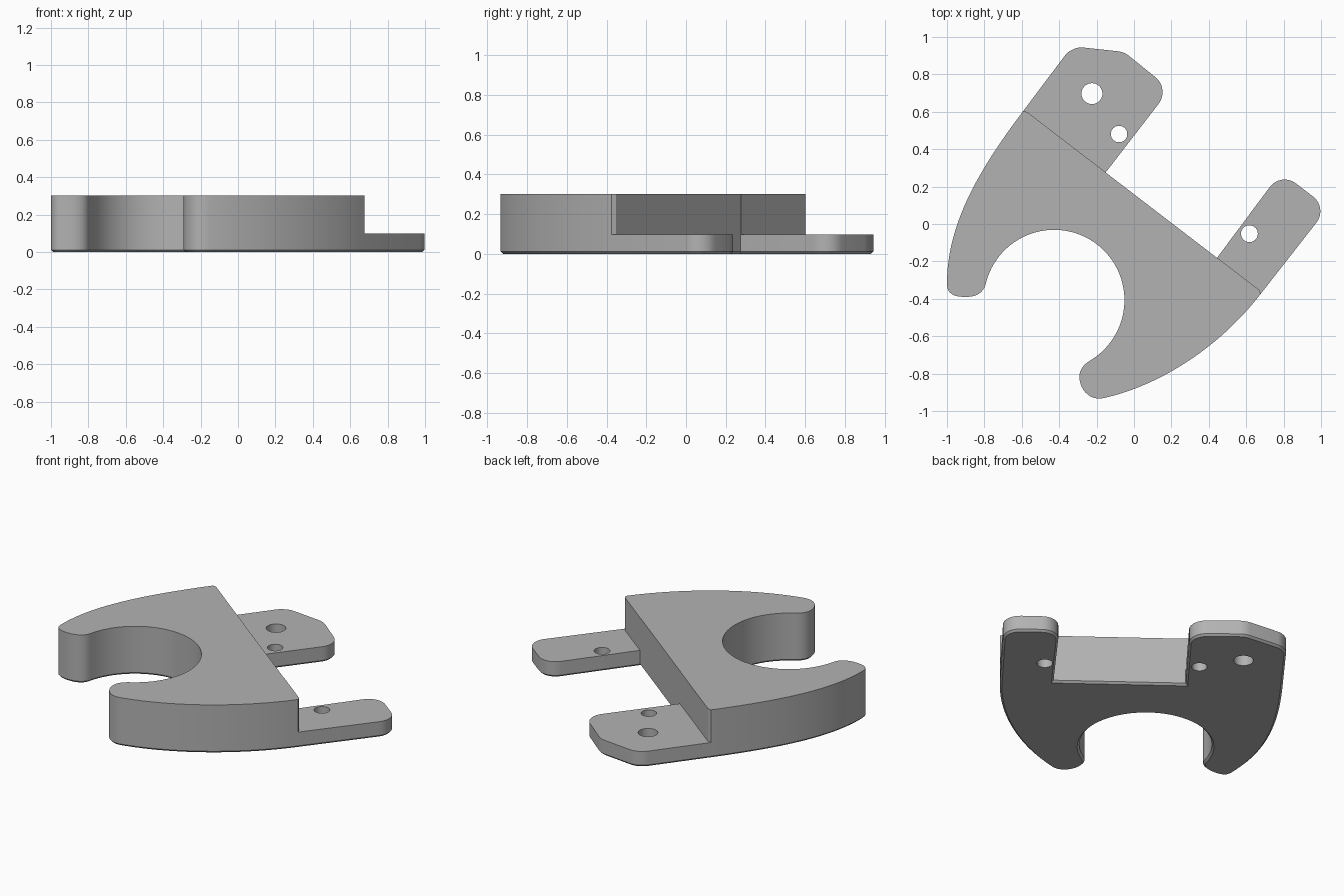
import bpy, bmesh, math
from mathutils import Vector
from mathutils.geometry import interpolate_bezier

HEIGHT, TAB_TOP, CHAMFER = 0.302, 0.098, 0.012

cube = bpy.data.objects.get("Cube")
if cube:
    bpy.data.objects.remove(cube, do_unlink=True)

grey = bpy.data.materials.new("light_grey")
grey.use_nodes = True
grey.diffuse_color = (0.45, 0.45, 0.45, 1)
grey.node_tree.nodes["Principled BSDF"].inputs["Base Color"].default_value = grey.diffuse_color


def bezier(a, b, c, d, n=12):
    """Curve points without the last one, so that segments chain."""
    return [p.to_2d() for p in interpolate_bezier(*[Vector(p).to_3d() for p in (a, b, c, d)], n)][:-1]


def rounded(before, corner, after, trim):
    """Round one corner, starting trim away from it on both sides."""
    c = Vector(corner)
    a = c + (Vector(before) - c).normalized() * trim
    b = c + (Vector(after) - c).normalized() * trim
    k = 0.552
    return bezier(a, a.lerp(c, k), b.lerp(c, k), b, 9) + [b]


def round_path(points, trims):
    """Round the inner points of an open path."""
    out = []
    for i, trim in enumerate(trims, 1):
        out += rounded(points[i - 1], points[i], points[i + 1], trim)
    return out


def prism(name, outline, low, high, chamfer=0):
    """Extrude an outline, with an optional chamfer round its underside."""
    bm = bmesh.new()
    base = bm.faces.new([bm.verts.new((p[0], p[1], low)) for p in outline])
    top = bmesh.ops.extrude_face_region(bm, geom=[base], use_keep_orig=True)["geom"]
    bmesh.ops.translate(bm, verts=[v for v in top if isinstance(v, bmesh.types.BMVert)],
                        vec=(0, 0, high - low))
    bmesh.ops.recalc_face_normals(bm, faces=bm.faces)
    if chamfer:
        rim = [e for e in bm.edges if all(abs(v.co.z - low) < 1e-5 for v in e.verts)]
        bmesh.ops.bevel(bm, geom=rim, offset=chamfer, segments=1, affect='EDGES')
    mesh = bpy.data.meshes.new(name)
    bm.to_mesh(mesh)
    bm.free()
    mesh.materials.append(grey)
    obj = bpy.data.objects.new(name, mesh)
    bpy.context.collection.objects.link(obj)
    return obj


# Back wall line and the direction in which the tabs point
left_end, right_end = Vector((-0.588, 0.61)), Vector((0.684, -0.365))
along = (right_end - left_end).normalized()
back = Vector((-along.y, along.x))
big_inner = left_end + along * 0.55
small_inner = left_end + along * 1.30

# Large tab, wall between the tabs, small tab
outline = [left_end]
outline += round_path([left_end, (-0.332, 0.95), (-0.053, 0.92), (0.193, 0.722), big_inner],
                      [0.06, 0.03, 0.10])
outline += [big_inner, small_inner]
outline += round_path([small_inner, (0.786, 0.278), (1.037, 0.086), right_end], [0.10, 0.10])

# Right outer curve and rounded tip
outline += bezier(right_end, (0.46, -0.66), (0.14, -0.86), (-0.15, -0.928), 24)
outline += bezier((-0.15, -0.928), (-0.24, -0.955), (-0.29, -0.88), (-0.292, -0.82))
centre, radius = Vector((-0.427, -0.407)), 0.376
arc = [centre + radius * Vector((math.cos(a), math.sin(a)))
       for a in (math.radians(-58 + 225 * i / 48) for i in range(49))]
outline += bezier((-0.292, -0.82), (-0.293, -0.78), (-0.27, -0.75), arc[0])

# Round mouth, left tip and left outer curve
outline += arc
outline += bezier(arc[-1], (-0.805, -0.365), (-0.84, -0.39), (-0.9, -0.39))[1:]
outline += bezier((-0.9, -0.39), (-0.96, -0.39), (-1.0, -0.375), (-1.0, -0.32))
outline += bezier((-1.0, -0.32), (-1.0, 0.0), (-0.83, 0.29), left_end, 24)

bracket = prism("clip_bracket", outline, 0, HEIGHT, CHAMFER)

# Cutter that lowers the tabs, trimming the body's two back corners
edge = back * 0.001
step = [left_end - along * 0.3 - back * 0.03, left_end - along * 0.01 - back * 0.018,
        left_end + along * 0.018 + edge, right_end - along * 0.018 + edge,
        right_end + along * 0.01 - back * 0.018, right_end + along * 0.3 - back * 0.03,
        right_end + along * 0.3 + back, left_end - along * 0.3 + back]
cutters = [prism("tab_step_cutter", step, TAB_TOP, 0.5)]

# Screw hole cutters
for x, y, r in ((-0.225, 0.697, 0.056), (-0.08, 0.481, 0.044), (0.617, -0.052, 0.045)):
    circle = [(x + r * math.cos(i * math.tau / 40), y + r * math.sin(i * math.tau / 40))
              for i in range(40)]
    cutters.append(prism("screw_hole_cutter", circle, -0.1, 0.5))

for cutter in cutters:
    mod = bracket.modifiers.new("cut", 'BOOLEAN')
    mod.operation, mod.solver, mod.object = 'DIFFERENCE', 'EXACT', cutter
bpy.ops.object.select_all(action='DESELECT')
bracket.select_set(True)
bpy.context.view_layer.objects.active = bracket
for mod in list(bracket.modifiers):
    bpy.ops.object.modifier_apply(modifier=mod.name)
for cutter in cutters:
    bpy.data.objects.remove(cutter, do_unlink=True)
bpy.ops.object.shade_smooth_by_angle(angle=math.radians(25))
